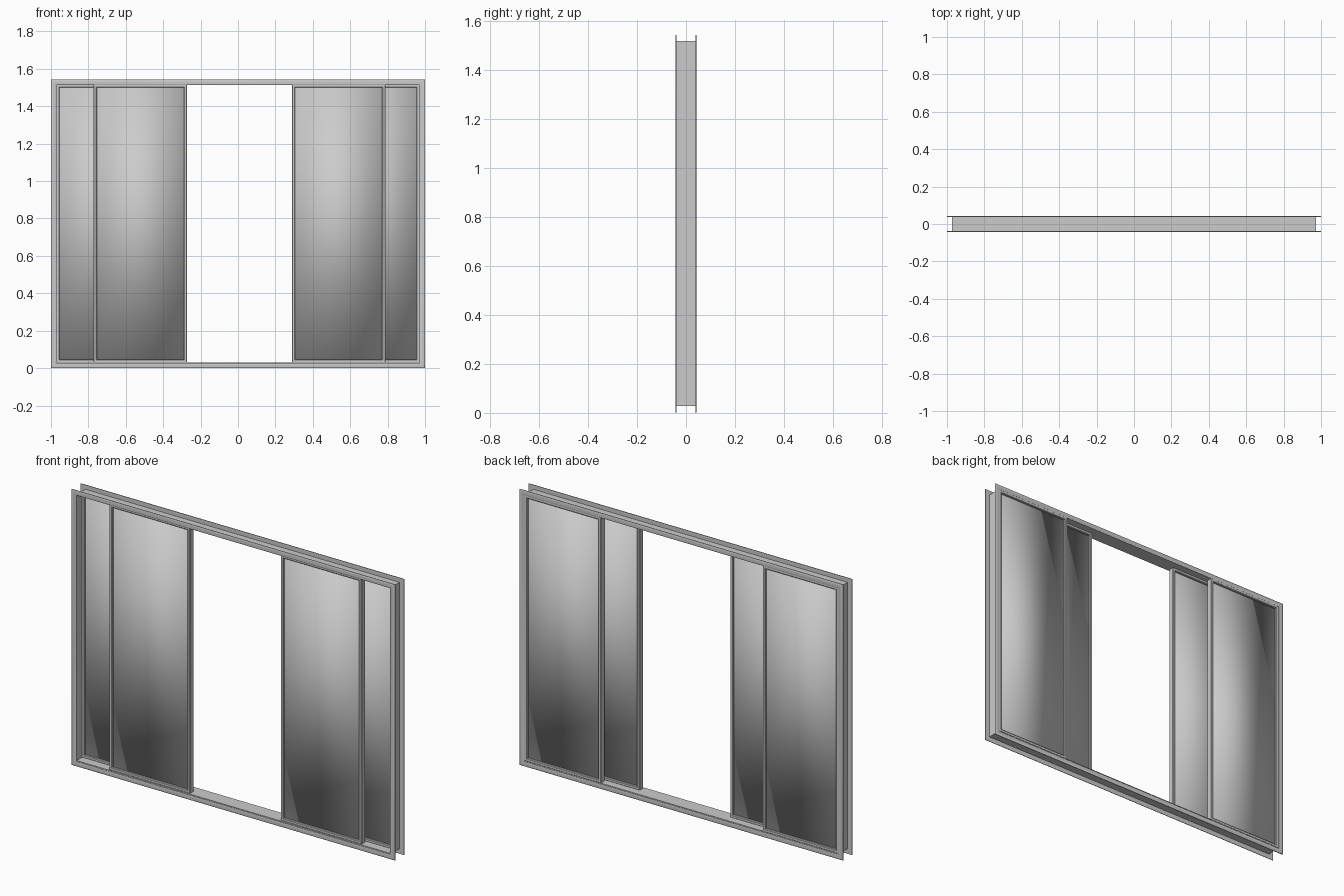
import bpy, bmesh

if "Cube" in bpy.data.objects:
    bpy.data.objects.remove(bpy.data.objects["Cube"])

def finish(name, bm, angle=0.5):
    bmesh.ops.recalc_face_normals(bm, faces=bm.faces)
    mesh = bpy.data.meshes.new(name)
    bm.to_mesh(mesh)
    bm.free()
    ob = bpy.data.objects.new(name, mesh)
    bpy.context.collection.objects.link(ob)
    bpy.context.view_layer.objects.active = ob
    ob.select_set(True)
    if angle is None:
        bpy.ops.object.shade_smooth()
    else:
        bpy.ops.object.shade_smooth_by_angle(angle=angle)
    ob.select_set(False)
    return ob

def mitred_frame(name, x0, x1, z0, z1, profile):
    """Sweep a closed (inset, y) profile round a rectangle with mitred corners."""
    bm = bmesh.new()
    corners = [(x0, z0, 1, 1), (x1, z0, -1, 1), (x1, z1, -1, -1), (x0, z1, 1, -1)]
    rings = [[bm.verts.new((cx + sx * d, y, cz + sz * d)) for d, y in profile]
             for cx, cz, sx, sz in corners]
    n = len(profile)
    for i in range(4):
        a, b = rings[i], rings[(i + 1) % 4]
        for j in range(n):
            k = (j + 1) % n
            bm.faces.new((a[j], a[k], b[k], b[j]))
    return finish(name, bm)

def chamfered(w, y0, y1, c):
    return [(c, y0), (w - c, y0), (w, y0 + c), (w, y1 - c),
            (w - c, y1), (c, y1), (0, y1 - c), (0, y0 + c)]

def pane(name, x0, x1, z0, z1, y, t):
    bm = bmesh.new()
    bmesh.ops.create_cube(bm, size=1)
    for v in bm.verts:
        v.co = ((x0 + x1) / 2 + v.co.x * (x1 - x0), y + v.co.y * t,
                (z0 + z1) / 2 + v.co.z * (z1 - z0))
    return finish(name, bm, None)

# Thin liner around the opening
mitred_frame("liner", -0.972, 0.972, 0.029, 1.517,
             [(0, -0.041), (0.003, -0.041), (0.003, 0.041), (0, 0.041)])

# Trim flanges on both faces, with a softened outer side
for name, s in (("front_trim", -1), ("back_trim", 1)):
    mitred_frame(name, -1, 1, 0, 1.542,
                 [(0, s * 0.0385), (0.027, s * 0.0385), (0.027, s * 0.0415),
                  (0.024, s * 0.043), (0.012, s * 0.0435), (0.003, s * 0.043),
                  (0, s * 0.0415)])

# Sliding sashes: two on the front track, two on the back track
Z0, Z1, W = 0.03, 1.517, 0.017
sashes = [("front_left", -0.772, -0.272, -0.018), ("front_right", 0.288, 0.788, -0.018),
          ("back_left", -0.972, -0.502, 0.024), ("back_right", 0.498, 0.972, 0.024)]
for name, x0, x1, y in sashes:
    mitred_frame(name + "_sash", x0, x1, Z0, Z1, chamfered(W, y - 0.017, y + 0.017, 0.003))
    pane(name + "_pane", x0 + W - 0.003, x1 - W + 0.003, Z0 + W - 0.003, Z1 - W + 0.003, y, 0.01)
